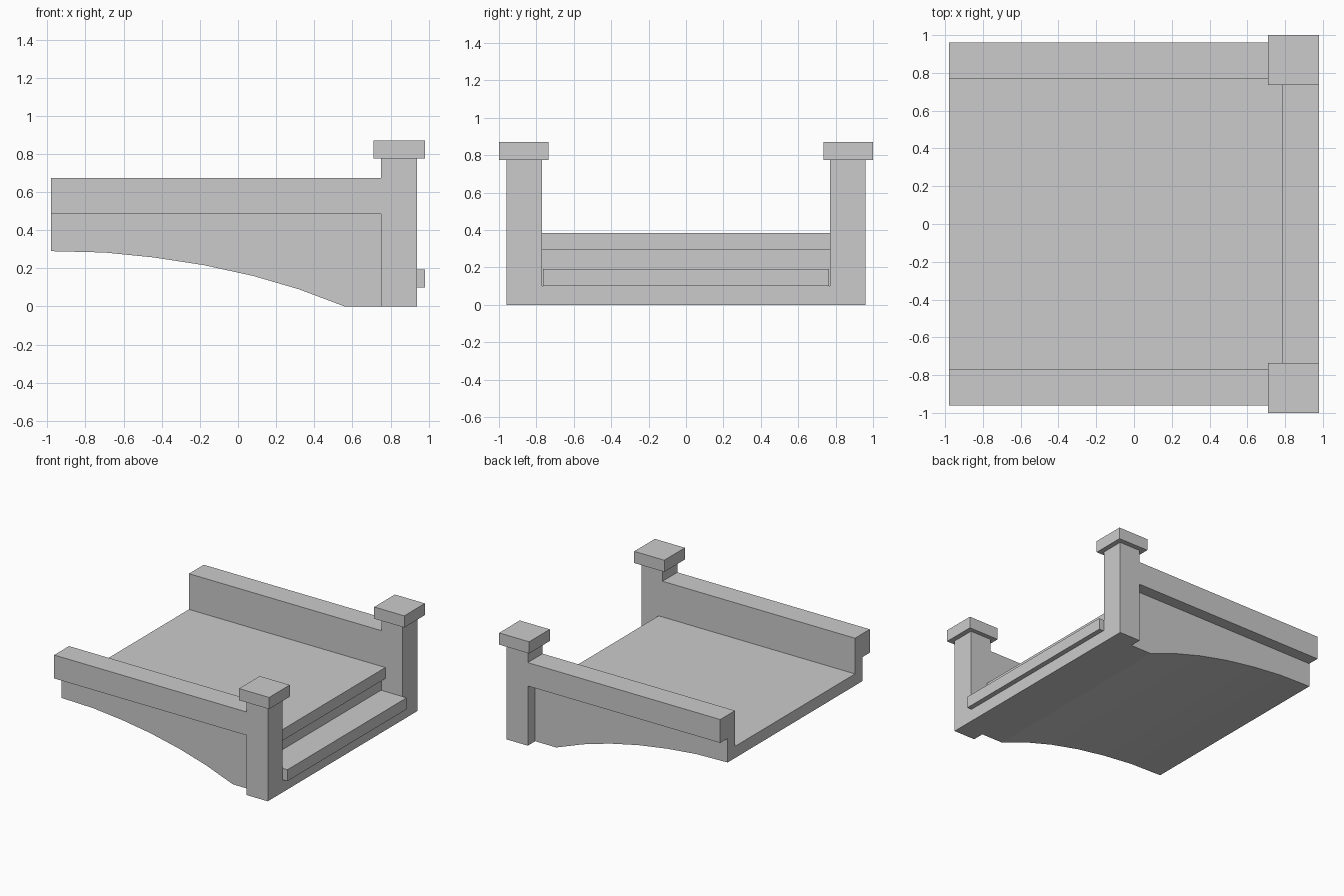
import bpy

if "Cube" in bpy.data.objects:
    bpy.data.objects.remove(bpy.data.objects["Cube"])


def extrude(name, profile, axis, lo, hi):
    """Extrude a closed 2D profile: (x, z) along y, or (y, z) along x."""
    n = len(profile)
    if axis == 'y':
        verts = [(a, d, b) for d in (lo, hi) for a, b in profile]
    else:
        verts = [(d, a, b) for d in (lo, hi) for a, b in profile]
    faces = [(i, (i + 1) % n, n + (i + 1) % n, n + i) for i in range(n)]
    faces += [tuple(reversed(range(n))), tuple(range(n, 2 * n))]
    if axis == 'y':
        faces = [tuple(reversed(f)) for f in faces]
    mesh = bpy.data.meshes.new(name)
    mesh.from_pydata(verts, [], faces)
    obj = bpy.data.objects.new(name, mesh)
    bpy.context.collection.objects.link(obj)
    return obj


def box(name, x, y, z):
    rect = [(y[0], z[0]), (y[1], z[0]), (y[1], z[1]), (y[0], z[1])]
    return extrude(name, rect, 'x', *x)


def mirror_y(obj):
    mod = obj.modifiers.new("Mirror", 'MIRROR')
    mod.use_axis = (False, True, False)


# Arched support under the deck
arch = [(-0.98, 0.29), (-0.70, 0.283), (-0.44, 0.257), (-0.18, 0.217),
        (0.08, 0.16), (0.32, 0.09), (0.56, 0.0)]
extrude("arched_base", arch + [(0.75, 0.0), (0.75, 0.295), (-0.98, 0.295)],
        'y', -0.865, 0.865)

# Walking surface with a nosing over the step
box("deck", (-0.98, 0.785), (-0.77, 0.77), (0.295, 0.385))

# Entry step: riser block and projecting tread
box("step_riser", (0.75, 0.94), (-0.77, 0.77), (0.0, 0.10))
box("step_tread", (0.75, 0.98), (-0.765, 0.765), (0.10, 0.193))

# Side walls with an overhanging outer parapet
wall = [(0.77, 0.295), (0.865, 0.295), (0.865, 0.485),
        (0.96, 0.485), (0.96, 0.675), (0.77, 0.675)]
mirror_y(extrude("parapet", wall, 'x', -0.98, 0.75))

# End posts and caps
mirror_y(box("post", (0.75, 0.94), (0.77, 0.96), (0.0, 0.775)))
mirror_y(box("post_cap", (0.71, 0.98), (0.735, 1.0), (0.775, 0.87)))
